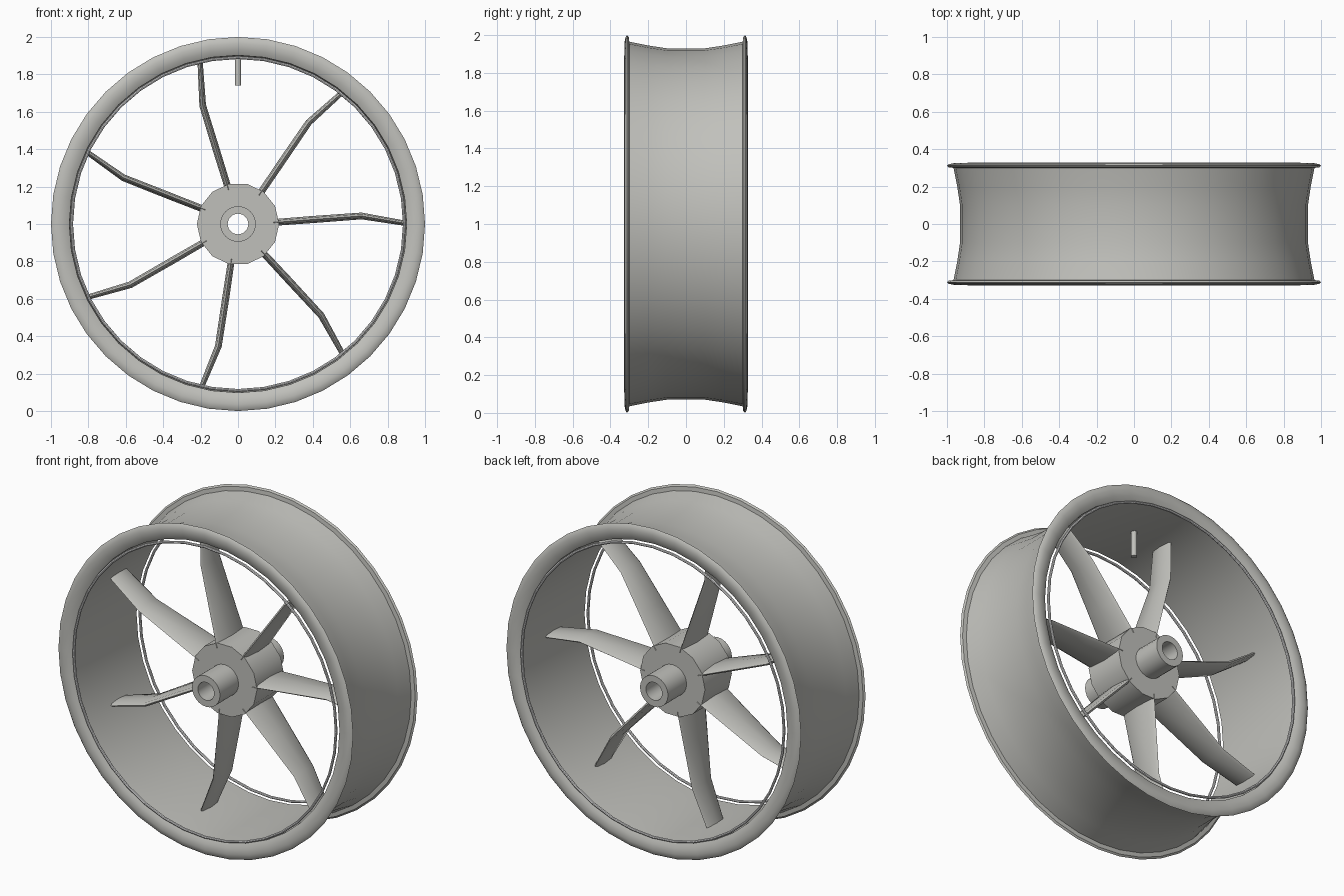
import bpy, bmesh, math
from mathutils import Matrix, Vector

if "Cube" in bpy.data.objects:
    bpy.data.objects.remove(bpy.data.objects["Cube"])

CENTRE = Vector((0, 0, 1))


def material(name, rgb):
    m = bpy.data.materials.new(name)
    m.diffuse_color = (*rgb, 1)
    m.use_nodes = True
    m.node_tree.nodes["Principled BSDF"].inputs["Base Color"].default_value = m.diffuse_color
    return m


GREY = material("warm grey metal", (0.53, 0.53, 0.50))
WHITE = material("white stripe", (0.9, 0.9, 0.9))


def finish(name, bm, mat, angle=35):
    bmesh.ops.recalc_face_normals(bm, faces=bm.faces)
    me = bpy.data.meshes.new(name)
    bm.to_mesh(me)
    bm.free()
    me.materials.append(mat)
    ob = bpy.data.objects.new(name, me)
    bpy.context.collection.objects.link(ob)
    bpy.ops.object.select_all(action='DESELECT')
    ob.select_set(True)
    bpy.context.view_layer.objects.active = ob
    bpy.ops.object.shade_smooth_by_angle(angle=math.radians(angle))
    return ob


def skin(bm, loops, closed):
    """Bridge successive vertex loops with quads."""
    n = len(loops)
    for i in range(n if closed else n - 1):
        a, b = loops[i], loops[(i + 1) % n]
        for j in range(len(a)):
            k = (j + 1) % len(a)
            bm.faces.new((a[j], a[k], b[k], b[j]))


def lathe(name, profile, segments, mat):
    """Spin a closed (y, radius) profile around the wheel axis."""
    bm = bmesh.new()
    loops = []
    for i in range(segments):
        t = 2 * math.pi * i / segments
        loops.append([bm.verts.new(CENTRE + Vector((r * math.cos(t), y, r * math.sin(t))))
                      for y, r in profile])
    skin(bm, loops, True)
    return finish(name, bm, mat)


# Rim: half profile mirrored front to back, outer surface then inner surface
outer = [(0.10, 0.93), (0.20, 0.945), (0.30, 0.965), (0.303, 0.99),
         (0.312, 1.0), (0.320, 0.99), (0.325, 0.965), (0.321, 0.93)]
inner = [(0.305, 0.902), (0.20, 0.898)]
half = outer + inner
lathe("rim", half + [(-y, r) for y, r in reversed(half)], 40, GREY)

# Thin white stripe rings on both lips
for side, label in ((-1, "front"), (1, "back")):
    ring = [(side * 0.32 + 0.008 * math.sin(a), 0.89 + 0.008 * math.cos(a))
            for a in (i * math.pi / 4 for i in range(8))]
    lathe(label + "_stripe_ring", ring, 40, WHITE)

# Hub drum and the hollow axle sleeve through it
lathe("hub", [(-0.13, 0.06), (-0.13, 0.22), (0.13, 0.22), (0.13, 0.06)], 14, GREY)
lathe("axle_sleeve", [(-0.31, 0.055), (-0.31, 0.095), (0.31, 0.095), (0.31, 0.055)], 24, GREY)

# Spokes: lens-shaped sections (radius, sideways offset, half width, half thickness)
stations = [(0.19, 0.008, 0.134, 0.018), (0.40, 0.024, 0.115, 0.019),
            (0.66, 0.043, 0.092, 0.018), (0.90, 0.003, 0.08, 0.014)]
lens = [(-1, 0), (-0.85, 0.6), (0, 1), (0.85, 0.6),
        (1, 0), (0.85, -0.6), (0, -1), (-0.85, -0.6)]
for i in range(7):
    turn = Matrix.Rotation(-2 * math.pi * i / 7, 3, 'Y')
    bm = bmesh.new()
    loops = [[bm.verts.new(CENTRE + turn @ Vector((r, u * w, off + v * h))) for u, v in lens]
             for r, off, w, h in stations]
    skin(bm, loops, False)
    bm.faces.new(loops[0])
    bm.faces.new(loops[-1])
    finish(f"spoke_{i + 1}", bm, GREY)

# Valve stem hanging from the top of the rim
bm = bmesh.new()
bmesh.ops.create_cone(bm, cap_ends=True, segments=12, radius1=0.017, radius2=0.017,
                      depth=0.165, matrix=Matrix.Translation((0, 0, 1.8225)))
finish("valve_stem", bm, GREY)
